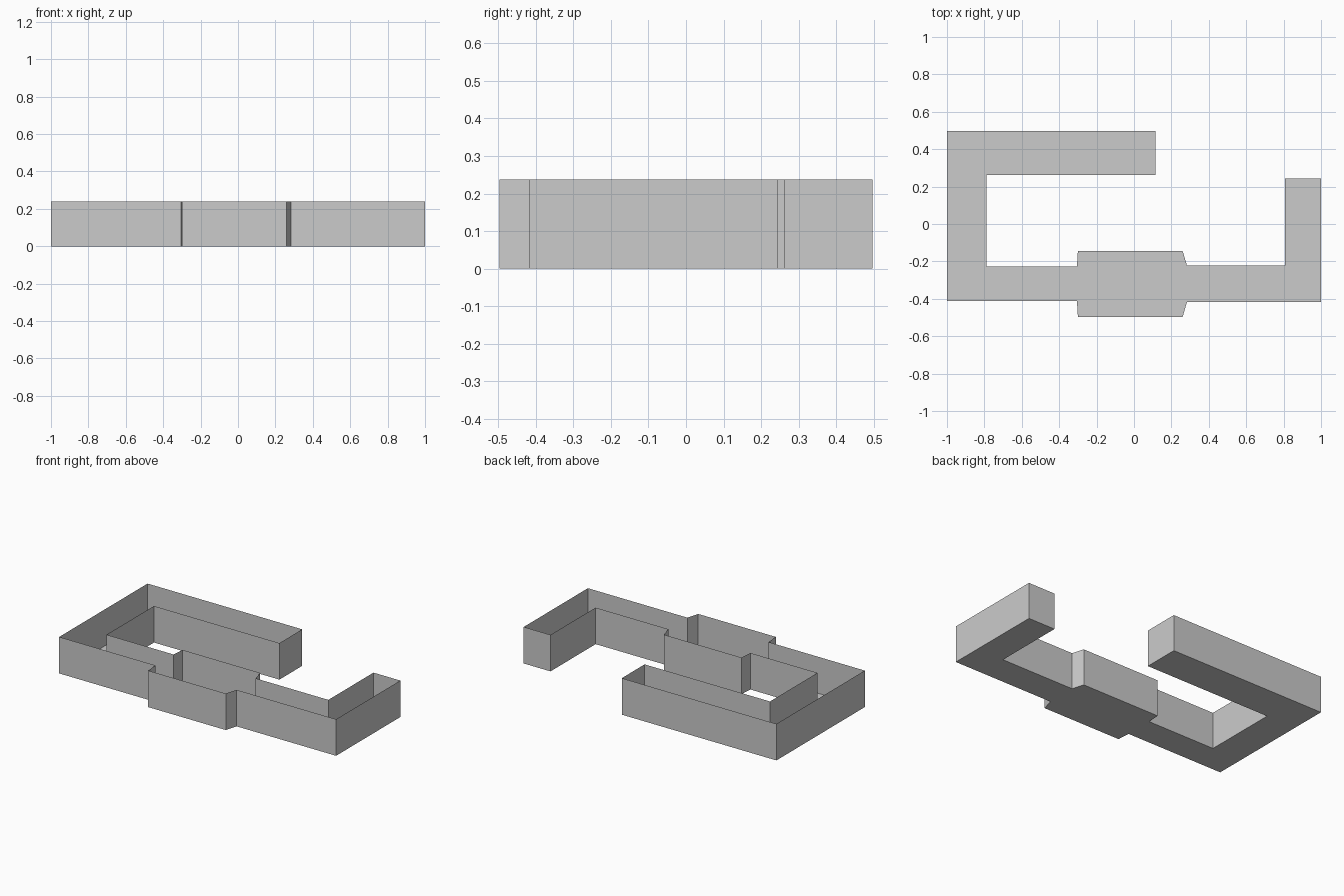
import bpy
import bmesh

if "Cube" in bpy.data.objects:
    bpy.data.objects.remove(bpy.data.objects["Cube"], do_unlink=True)

HEIGHT = 0.238

grey = bpy.data.materials.new("plain grey")
grey.use_nodes = True
colour = (0.6, 0.6, 0.6, 1)
grey.diffuse_color = colour
grey.node_tree.nodes["Principled BSDF"].inputs["Base Color"].default_value = colour

# Plan of the channel, counter-clockwise from the front left corner
outline = [
    (-1, -0.413), (-0.305, -0.413), (-0.3, -0.497),   # left passage, front
    (0.26, -0.497), (0.283, -0.418),                  # wide chamber, front
    (1, -0.418), (1, 0.243), (0.807, 0.243),          # right arm
    (0.807, -0.222), (0.283, -0.222),                 # right passage, back
    (0.26, -0.144), (-0.3, -0.144), (-0.305, -0.227), # wide chamber, back
    (-0.789, -0.227), (-0.789, 0.262),                # left arm, inside
    (0.115, 0.262), (0.115, 0.497), (-1, 0.497),      # back arm
]


def add_part(name, bm):
    mesh = bpy.data.meshes.new(name)
    bm.to_mesh(mesh)
    bm.free()
    mesh.materials.append(grey)
    part = bpy.data.objects.new(name, mesh)
    bpy.context.collection.objects.link(part)


# Floor slab, facing down
bm = bmesh.new()
bm.faces.new([bm.verts.new((x, y, 0)) for x, y in reversed(outline)])
add_part("floor", bm)

# Thin upright walls around the plan, open at the top
bm = bmesh.new()
low = [bm.verts.new((x, y, 0)) for x, y in outline]
high = [bm.verts.new((x, y, HEIGHT)) for x, y in outline]
for i in range(len(outline)):
    j = (i + 1) % len(outline)
    bm.faces.new((low[i], low[j], high[j], high[i]))
add_part("walls", bm)
